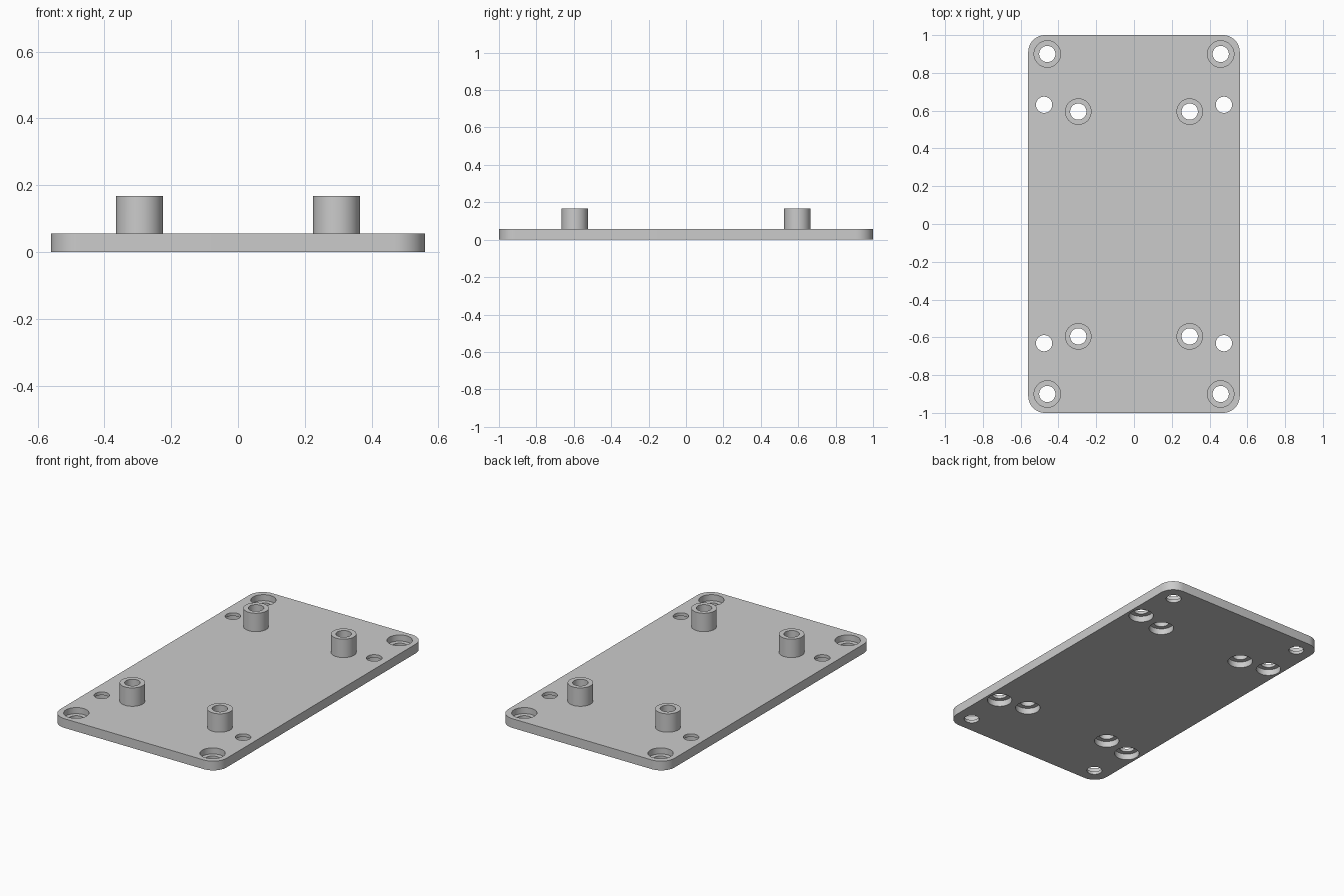
import bpy, bmesh, math

cube = bpy.data.objects.get("Cube")
if cube:
    bpy.data.objects.remove(cube, do_unlink=True)

# Main sizes
HALF_X, HALF_Y, CORNER = 0.56, 1.0, 0.09
PLATE_TOP, POST_TOP = 0.056, 0.168
BORE, WIDE, RECESS = 0.043, 0.07, 0.037
SEGMENTS = 48

grey = bpy.data.materials.new("plain grey")
grey.use_nodes = True
colour = (0.6, 0.6, 0.6, 1)
grey.diffuse_color = colour
grey.node_tree.nodes["Principled BSDF"].inputs["Base Color"].default_value = colour


def stack(bm, rings):
    """Skin a list of matching point rings and cap both ends."""
    loops = [[bm.verts.new(p) for p in ring] for ring in rings]
    n = len(loops[0])
    for low, high in zip(loops, loops[1:]):
        for i in range(n):
            j = (i + 1) % n
            bm.faces.new((low[i], low[j], high[j], high[i]))
    bm.faces.new(loops[0][::-1])
    bm.faces.new(loops[-1])


def turned(bm, x, y, profile):
    """Round solid from (radius, height) pairs, bottom to top."""
    angles = [2 * math.pi * i / SEGMENTS for i in range(SEGMENTS)]
    stack(bm, [[(x + r * math.cos(a), y + r * math.sin(a), z) for a in angles]
               for r, z in profile])


def finish(bm, name):
    mesh = bpy.data.meshes.new(name)
    bm.to_mesh(mesh)
    bm.free()
    mesh.materials.append(grey)
    obj = bpy.data.objects.new(name, mesh)
    bpy.context.collection.objects.link(obj)
    return obj


def mirrored(x, y):
    return [(sx * x, sy * y) for sx in (-1, 1) for sy in (-1, 1)]


def combine(target, tool, operation):
    mod = target.modifiers.new(operation.lower(), "BOOLEAN")
    mod.operation, mod.solver, mod.object = operation, "EXACT", tool
    bpy.ops.object.select_all(action="DESELECT")
    target.select_set(True)
    bpy.context.view_layer.objects.active = target
    bpy.ops.object.modifier_apply(modifier=mod.name)
    bpy.data.objects.remove(tool, do_unlink=True)


corner_spots = mirrored(0.459, 0.9)
post_spots = mirrored(0.295, 0.595)
side_spots = mirrored(0.476, 0.631)

# Plate with rounded corners
outline = []
for quarter, (sx, sy) in enumerate([(1, 1), (-1, 1), (-1, -1), (1, -1)]):
    for step in range(13):
        a = math.pi / 2 * (quarter + step / 12)
        outline.append((sx * (HALF_X - CORNER) + CORNER * math.cos(a),
                        sy * (HALF_Y - CORNER) + CORNER * math.sin(a)))
bm = bmesh.new()
stack(bm, [[(x, y, z) for x, y in outline] for z in (0, PLATE_TOP)])
plate = finish(bm, "mounting_plate")

# Standoff posts, sunk into the plate
bm = bmesh.new()
for x, y in post_spots:
    turned(bm, x, y, [(WIDE, PLATE_TOP / 2), (WIDE, POST_TOP)])
combine(plate, finish(bm, "standoff_posts"), "UNION")

# Screw holes: corners recessed from above, the rest from below
bm = bmesh.new()
for x, y in corner_spots:
    ledge = PLATE_TOP - RECESS
    turned(bm, x, y, [(BORE, -0.1), (BORE, ledge), (WIDE, ledge), (WIDE, 0.3)])
for x, y in post_spots + side_spots:
    turned(bm, x, y, [(WIDE, -0.1), (WIDE, RECESS), (BORE, RECESS), (BORE, 0.3)])
combine(plate, finish(bm, "hole_cutter"), "DIFFERENCE")

plate.select_set(True)
bpy.context.view_layer.objects.active = plate
bpy.ops.object.shade_smooth_by_angle(angle=math.radians(30))
